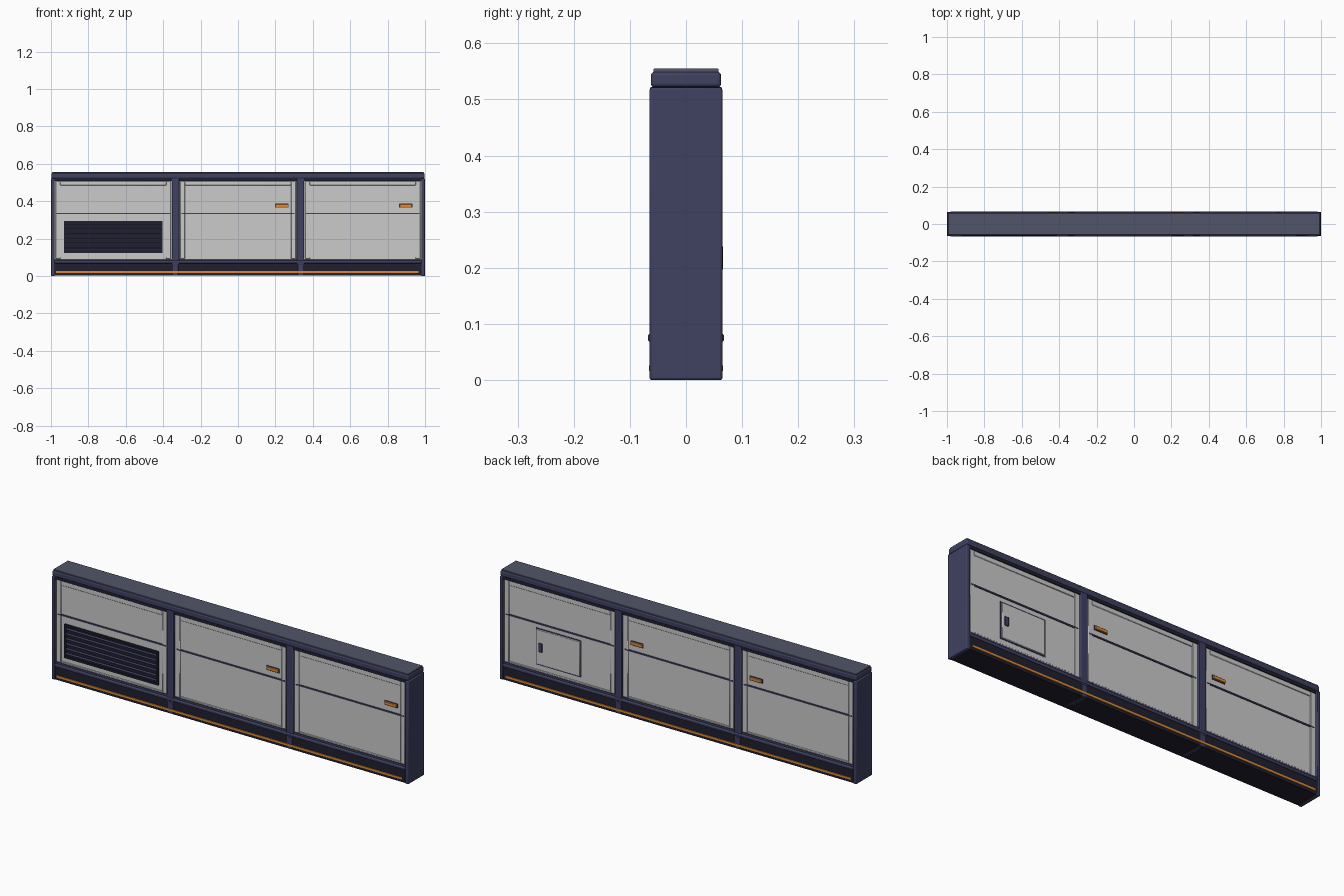
import bpy
from math import radians

if "Cube" in bpy.data.objects:
    bpy.data.objects.remove(bpy.data.objects["Cube"])


def material(name, rgb):
    m = bpy.data.materials.new(name)
    m.diffuse_color = (*rgb, 1)
    m.use_nodes = True
    m.node_tree.nodes["Principled BSDF"].inputs["Base Color"].default_value = m.diffuse_color
    return m


NAVY = material("navy", (0.05, 0.052, 0.12))
DARK = material("dark", (0.014, 0.014, 0.028))
SLATE = material("slate", (0.08, 0.09, 0.14))
ORANGE = material("orange", (0.75, 0.25, 0.03))


def box(name, x, y, z, mat=None, bevel=0.0, segments=2, tilt=0):
    """Box from (min, max) ranges on each axis, with an optional rounded edge."""
    bpy.ops.mesh.primitive_cube_add(size=1, location=[sum(r) / 2 for r in (x, y, z)])
    ob = bpy.context.object
    ob.name = name
    ob.scale = [abs(r[1] - r[0]) for r in (x, y, z)]
    bpy.ops.object.transform_apply(location=False, rotation=False, scale=True)
    ob.rotation_euler.x = radians(tilt)
    if mat:
        ob.data.materials.append(mat)
    if bevel:
        mod = ob.modifiers.new("bevel", 'BEVEL')
        mod.width = bevel
        mod.segments = segments
        bpy.ops.object.shade_smooth_by_angle(angle=radians(35))
    return ob


def face(side, a, b):
    """Depth range on the front (-1) or back (+1) face."""
    return tuple(sorted((side * a, side * b)))


# plinth, top rail, rounded cap and top slab
box("plinth", (-0.985, 0.985), (-0.062, 0.062), (0.002, 0.068), DARK)
box("top_rail", (-0.985, 0.985), (-0.06, 0.06), (0.508, 0.524), DARK)
box("cap", (-0.998, 0.998), (-0.0625, 0.0625), (0.522, 0.549), NAVY, 0.006, 3)
box("top_slab", (-0.994, 0.994), (-0.058, 0.058), (0.546, 0.555), SLATE, 0.002)

# end walls and the two dividing posts
for s in (-1, 1):
    box("end_wall", face(s, 0.98, 1.0), (-0.065, 0.065), (0, 0.521), NAVY, 0.004)
    box("divider_post", face(s, 0.314, 0.354), (-0.0645, 0.0645), (0.06, 0.522), NAVY, 0.003)
    box("post_foot", face(s, 0.319, 0.349), (-0.0635, 0.0635), (0.002, 0.066), NAVY, 0.002)

# wall panels with raised borders and a mid seam
for cx in (-0.667, 0.0, 0.667):
    h = 0.314
    box("wall_panel", (cx - h, cx + h), (-0.054, 0.054), (0.06, 0.515))
    for s in (-1, 1):
        for e in (-1, 1):
            xs = sorted((cx + e * (h - 0.03), cx + e * (h - 0.005)))
            box("panel_stile", xs, face(s, 0.05, 0.058), (0.092, 0.508), None, 0.002, 1)
        box("panel_top_border", (cx - h + 0.03, cx + h - 0.03), face(s, 0.05, 0.057),
            (0.484, 0.508), None, 0.002, 1)
        box("panel_bottom_border", (cx - h + 0.03, cx + h - 0.03), face(s, 0.05, 0.057),
            (0.085, 0.1), None, 0.002, 1)
        box("panel_seam", (cx - 0.303, cx + 0.303), face(s, 0.05, 0.0588),
            (0.331, 0.338), NAVY)

# plinth ledge and accent stripe on both faces
for s in (-1, 1):
    box("plinth_ledge", (-0.982, 0.982), face(s, 0.05, 0.068), (0.068, 0.083), NAVY, 0.005, 3)
    box("ledge_backing", (-0.982, 0.982), face(s, 0.04, 0.061), (0.064, 0.092), NAVY)
    box("accent_stripe", (-0.972, 0.965), face(s, 0.055, 0.066), (0.016, 0.026), ORANGE)

# door handles
for s, centres in ((-1, (0.235, 0.897)), (1, (0.235, -0.432))):
    for cx in centres:
        box("handle_plate", (cx - 0.036, cx + 0.036), face(s, 0.05, 0.057), (0.365, 0.387), NAVY)
        box("door_handle", (cx - 0.033, cx + 0.033), face(s, 0.05, 0.063),
            (0.368, 0.384), ORANGE, 0.002)

# louvred vent on the front left panel
gx = (-0.931, -0.405)
box("vent_back", gx, (-0.056, -0.05), (0.124, 0.295), DARK)
for x in ((gx[0], gx[0] + 0.01), (gx[1] - 0.01, gx[1])):
    box("vent_side", x, (-0.062, -0.05), (0.124, 0.295), DARK)
for z in ((0.124, 0.134), (0.285, 0.295)):
    box("vent_rail", gx, (-0.062, -0.05), z, DARK)
for i in range(6):
    z = 0.147 + i * 0.025
    box("vent_slat", (gx[0] + 0.008, gx[1] - 0.008), (-0.0625, -0.0515),
        (z - 0.003, z + 0.003), NAVY, tilt=30)

# service hatch on the back
box("hatch_gap", (0.548, 0.802), (0.05, 0.0555), (0.124, 0.311), NAVY)
box("service_hatch", (0.553, 0.797), (0.05, 0.06), (0.129, 0.306), None, 0.002, 1)
box("hatch_latch", (0.762, 0.782), (0.055, 0.0655), (0.195, 0.24), NAVY, 0.002)
